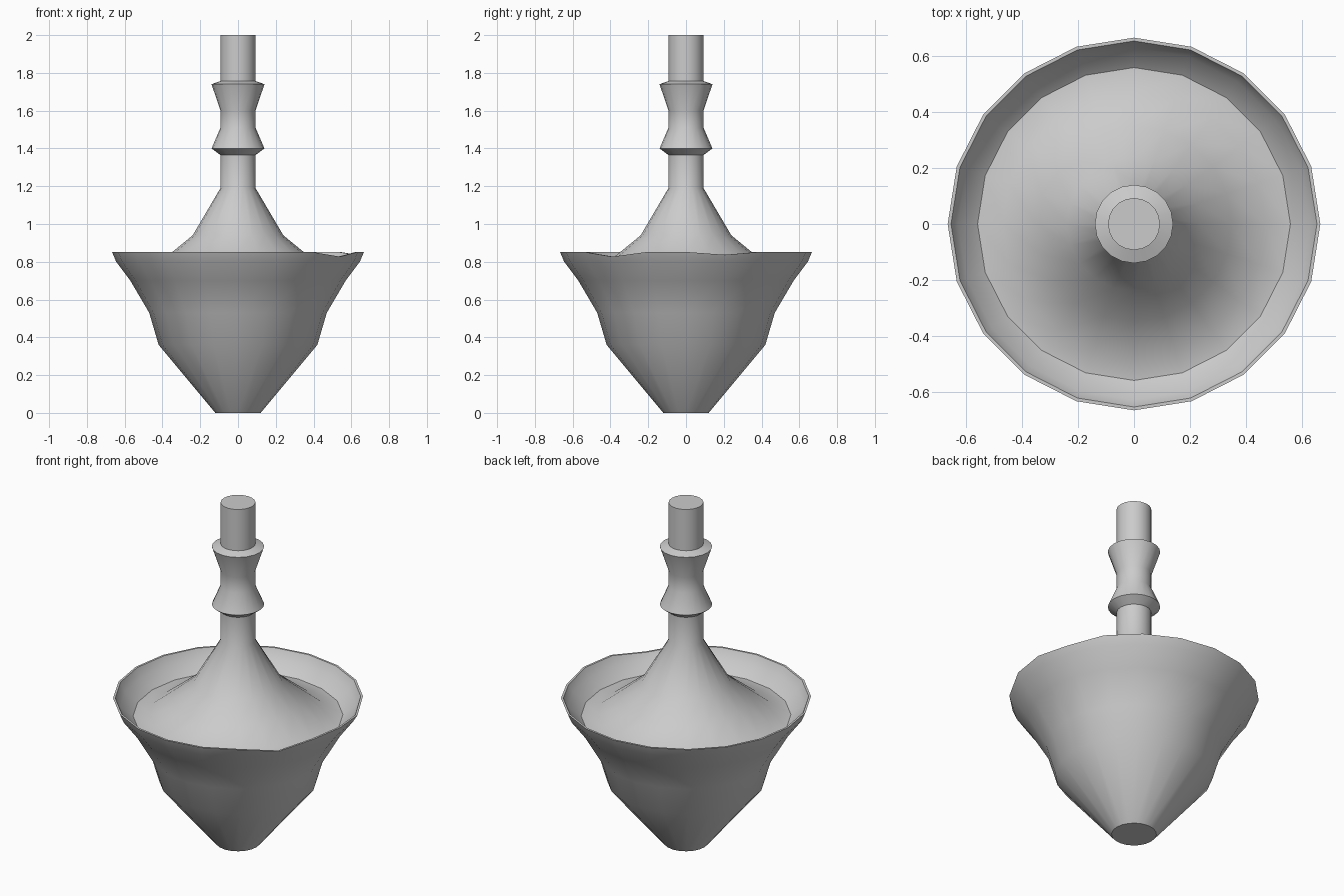
import bpy, bmesh, math

if "Cube" in bpy.data.objects:
    bpy.data.objects.remove(bpy.data.objects["Cube"])

SIDES = 20


def lathe(name, profile, dents=None):
    """Revolve (radius, z) points round z; dents = {(ring, side): dz}."""
    bm = bmesh.new()
    rings = []
    for k, (r, z) in enumerate(profile):
        ring = []
        for i in range(SIDES):
            a = 2 * math.pi * i / SIDES
            dz = (dents or {}).get((k, i), 0)
            ring.append(bm.verts.new((r * math.cos(a), r * math.sin(a), z + dz)))
        rings.append(ring)
    for lo, hi in zip(rings, rings[1:]):
        for i in range(SIDES):
            j = (i + 1) % SIDES
            bm.faces.new((lo[i], lo[j], hi[j], hi[i]))
    bm.faces.new(rings[0][::-1])
    bm.faces.new(rings[-1])
    bmesh.ops.recalc_face_normals(bm, faces=bm.faces)
    mesh = bpy.data.meshes.new(name)
    bm.to_mesh(mesh)
    bm.free()
    obj = bpy.data.objects.new(name, mesh)
    bpy.context.collection.objects.link(obj)
    bpy.ops.object.select_all(action='DESELECT')
    obj.select_set(True)
    bpy.context.view_layer.objects.active = obj
    bpy.ops.object.shade_smooth_by_angle(angle=math.radians(40))
    return obj


# Bowl-shaped body, thin rim, hollow dish, cone and ringed stem in one skin
profile = [
    (0.12, 0.0), (0.42, 0.36), (0.47, 0.53), (0.57, 0.70), (0.645, 0.80),
    (0.667, 0.852), (0.655, 0.852), (0.63, 0.80), (0.56, 0.745), (0.47, 0.755),
    (0.35, 0.85), (0.24, 0.94), (0.093, 1.19), (0.093, 1.365),
    (0.14, 1.40), (0.093, 1.51), (0.093, 1.60), (0.14, 1.74),
    (0.093, 1.757), (0.093, 2.0),
]
# Small chips worn into the rim (rings 5 and 6)
chips = {(ring, side): dz for ring in (5, 6) for side, dz in ((18, -0.025), (1, -0.015))}
lathe("spinning_top", profile, chips)
